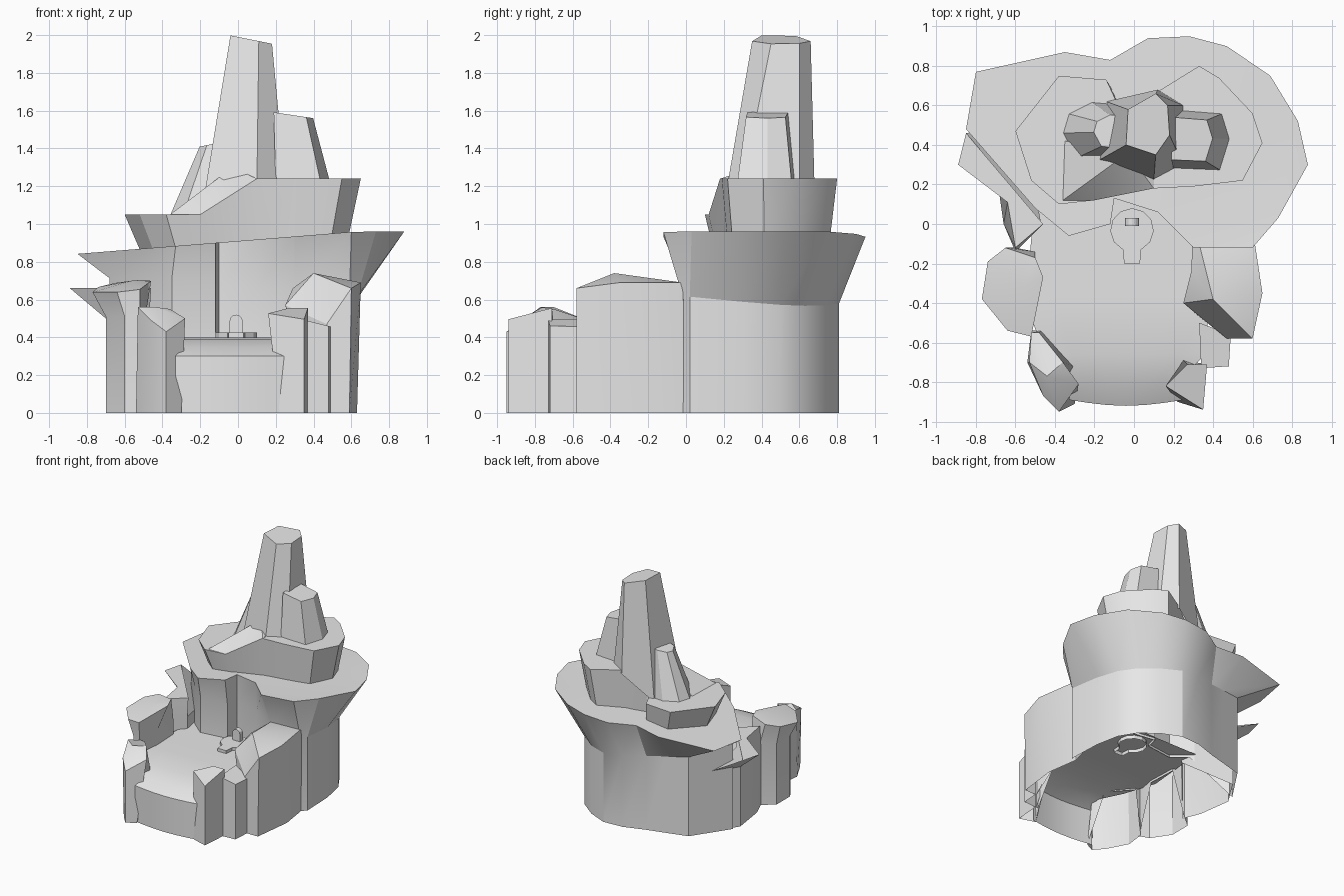
import bpy
import bmesh
import math

old_cube = bpy.data.objects.get("Cube")
if old_cube:
    bpy.data.objects.remove(old_cube, do_unlink=True)

grey = (.8, .8, .8, 1)
stone = bpy.data.materials.new("grey_stone")
stone.use_nodes = True
stone.diffuse_color = grey
stone.node_tree.nodes["Principled BSDF"].inputs["Base Color"].default_value = grey


def loft(name, rows, closed=True, peak=None):
    """Skin a list of equal rows of points, then close the last row flat or to a peak."""
    bm = bmesh.new()
    grid = [[bm.verts.new(point) for point in row] for row in rows]
    count = len(grid[0])
    for low, high in zip(grid, grid[1:]):
        for i in range(count if closed else count - 1):
            j = (i + 1) % count
            bm.faces.new((low[i], low[j], high[j], high[i]))
    if peak:
        tip = bm.verts.new(peak)
        for i in range(count):
            bm.faces.new((grid[-1][i], grid[-1][(i + 1) % count], tip))
    elif closed:
        top = bm.faces.new(grid[-1])
        bmesh.ops.triangulate(bm, faces=[top])
    bm.normal_update()
    mesh = bpy.data.meshes.new(name)
    bm.to_mesh(mesh)
    bm.free()
    mesh.materials.append(stone)
    part = bpy.data.objects.new(name, mesh)
    bpy.context.collection.objects.link(part)
    bpy.ops.object.select_all(action="DESELECT")
    part.select_set(True)
    bpy.context.view_layer.objects.active = part
    bpy.ops.object.shade_smooth_by_angle(angle=math.radians(25))


def raised(outline, height):
    """Lift a flat outline to the height that a rule gives for each point."""
    return [(point[0], point[1], height(point[0], point[1])) for point in outline]


def scaled(outline, centre_x, centre_y, factor):
    """Scale a flat outline about a centre."""
    return [(centre_x + (point[0] - centre_x) * factor,
             centre_y + (point[1] - centre_y) * factor) for point in outline]


def ground(x, y):
    """Outer walls reach the ground, inner walls stop at the basin floor."""
    inside_basin = -.51 < x < .34 and -.75 < y < .15
    return .38 if inside_basin else 0


def wall_height(x, y):
    return .68 - .1 * x - .1 * y


def rim_height(x, y):
    return min(.96, .91 + .08 * x)


def shelf_height(x, y):
    return 1.24 if x > .05 else 1.05


def below_shelf(x, y):
    return shelf_height(x, y) - .03


# Main massif: upright wall that flares out to a broad rim
rim = [
    (.12, .06), (.3, -.12), (.6, -.12), (.73, .03), (.88, .3), (.83, .52),
    (.69, .75), (.47, .9), (.28, .95), (.07, .94), (-.12, .83), (-.35, .87),
    (-.8, .77), (-.85, .48), (-.5, .08), (-.33, -.06), (-.12, 0), (-.1, .13),
]
wall = [
    (.1, .1), (.3, 0), (.59, -.02), (.63, .02), (.62, .3), (.58, .5),
    (.5, .63), (.36, .74), (.2, .81), (.03, .8), (-.15, .74), (-.3, .7),
    (-.48, .65), (-.68, .35), (-.47, .1), (-.35, 0), (-.12, .03), (-.1, .13),
]
loft("main_massif", [raised(wall, ground), raised(wall, wall_height), raised(rim, rim_height)])

# Second tier: low shelf on one side, high shelf on the other
tier = [
    (-.2, .12), (.1, .18), (.3, .19), (.55, .22), (.65, .41), (.6, .56),
    (.43, .74), (.33, .8), (.12, .67), (-.08, .6), (-.14, .73), (-.38, .75),
    (-.6, .47), (-.52, .22), (-.38, .1),
]
tier_foot = scaled(tier, .03, .45, .87)
loft("upper_tier", [raised(tier_foot, lambda x, y: .86), raised(tier, shelf_height)])

# Summit spire with a shoulder rock on each side
spire_foot = [(-.2, .31), (.1, .22), (.25, .3), (.25, .6), (.12, .68), (-.14, .62)]
spire_top = [(-.04, .4), (.11, .35), (.18, .45), (.17, .6), (.11, .66), (-.03, .58)]
loft("summit_spire", [
    raised(spire_foot, below_shelf),
    raised(spire_top, lambda x, y: 1.99 - .2 * x),
])
left_shoulder = [(.2, .28), (.44, .27), (.49, .43), (.45, .56), (.2, .58)]
loft("left_shoulder", [
    raised(left_shoulder, below_shelf),
    raised(scaled(left_shoulder, .16, .44, .72), lambda x, y: 1.62 - .15 * x),
])
right_shoulder = [(0, .6), (-.22, .62), (-.34, .56), (-.37, .46), (-.3, .33), (0, .3)]
loft("right_shoulder", [
    raised(right_shoulder, below_shelf),
    raised(scaled(right_shoulder, 0, .47, .55), lambda x, y: 1.45 + .2 * x),
])
front_spur = [(-.36, .12), (-.2, .12), (.1, .18), (.1, .4), (-.35, .42)]
loft("front_spur", [raised(front_spur, shelf_height)], peak=(-.03, .36, 1.3))

# Overhanging side ledge below the rim
ledge_wall = [(-.56, .5), (-.7, .28), (-.66, 0), (-.6, -.14), (-.47, 0)]
ledge_rim = [(-.85, .46), (-.89, .3), (-.64, .11), (-.6, -.12), (-.46, 0)]
loft("side_ledge", [
    raised(ledge_wall, ground),
    raised(ledge_wall, lambda x, y: .5),
    raised(ledge_rim, lambda x, y: .66),
])


# Basin floor with a sloping, slightly wavy front lip
def floor_row(left, right, y, z, wave=0):
    steps = [i / 6 for i in range(7)]
    return [(left + (right - left) * t, y - wave * math.sin(math.pi * t), z) for t in steps]


loft("basin_floor", [
    floor_row(-.33, .25, -.89, 0, .03),
    floor_row(-.33, .25, -.89, .3, .03),
    floor_row(-.31, .22, -.8, .35, .02),
    floor_row(-.45, .36, -.66, .39),
    floor_row(-.55, .38, -.4, .4),
    floor_row(-.5, .36, .14, .4),
], closed=False)

# Boulder walls around the basin
left_boulder = [
    (.32, -.46), (.48, -.58), (.59, -.58), (.63, -.25), (.59, .02), (.31, .02), (.3, -.25),
]
loft("left_boulder", [
    raised(left_boulder, ground),
    [(.25, -.4, .57), (.47, -.58, .47), (.6, -.58, .66), (.65, -.35, .69),
     (.6, -.02, .69), (.3, .02, .66), (.29, -.24, .66)],
], peak=(.4, -.38, .74))

left_step = [(.34, -.73), (.48, -.72), (.49, -.56), (.33, -.5)]
loft("left_step", [
    raised(left_step, ground),
    raised(left_step, lambda x, y: .58 - .25 * x),
])

right_boulder = [
    (-.49, -.38), (-.5, -.14), (-.6, -.12), (-.7, -.2), (-.7, -.38), (-.6, -.53), (-.52, -.56),
]
right_boulder_top = [
    (-.46, -.27), (-.5, -.17), (-.65, -.12), (-.74, -.19), (-.77, -.38), (-.64, -.54), (-.52, -.57),
]
loft("right_boulder", [
    raised(right_boulder, ground),
    raised(right_boulder, lambda x, y: .51),
    raised(right_boulder_top, lambda x, y: .8 + .15 * x + .12 * y),
], peak=(-.56, -.32, .7))

left_post = [(.22, -.9), (.35, -.94), (.37, -.71), (.25, -.69)]
left_post_top = [(.16, -.82), (.35, -.94), (.37, -.71), (.27, -.71)]
loft("left_front_post", [
    raised(left_post, ground),
    raised(left_post_top, lambda x, y: .74 + .26 * y),
])

right_post = [
    (-.45, -.87), (-.38, -.95), (-.3, -.91), (-.31, -.72), (-.47, -.54), (-.52, -.54), (-.54, -.7),
]
loft("right_front_post", [
    raised(right_post, ground),
    [(-.46, -.87, .49), (-.38, -.95, .43), (-.28, -.81, .5), (-.36, -.7, .55),
     (-.48, -.55, .5), (-.52, -.55, .5), (-.53, -.7, .56)],
], peak=(-.44, -.77, .56))

# Small keyhole-shaped platform with an arched marker
turns = [math.radians(25 + 31 * i) for i in range(11)]
keyhole = [(-.05, -.2), (.03, -.2)] + [
    (.11 * math.sin(turn) - .01, -.11 * math.cos(turn) - .03) for turn in turns]
loft("platform", [[(x, y, z) for x, y in keyhole] for z in (.37, .425)])

bend = [math.pi * i / 6 for i in range(7)]
arch = [(-.045, .42), (.025, .42)] + [
    (.035 * math.cos(turn) - .01, .035 * math.sin(turn) + .485) for turn in bend]
loft("arched_marker", [[(x, y, z) for x, z in arch] for y in (.03, -.01)])
